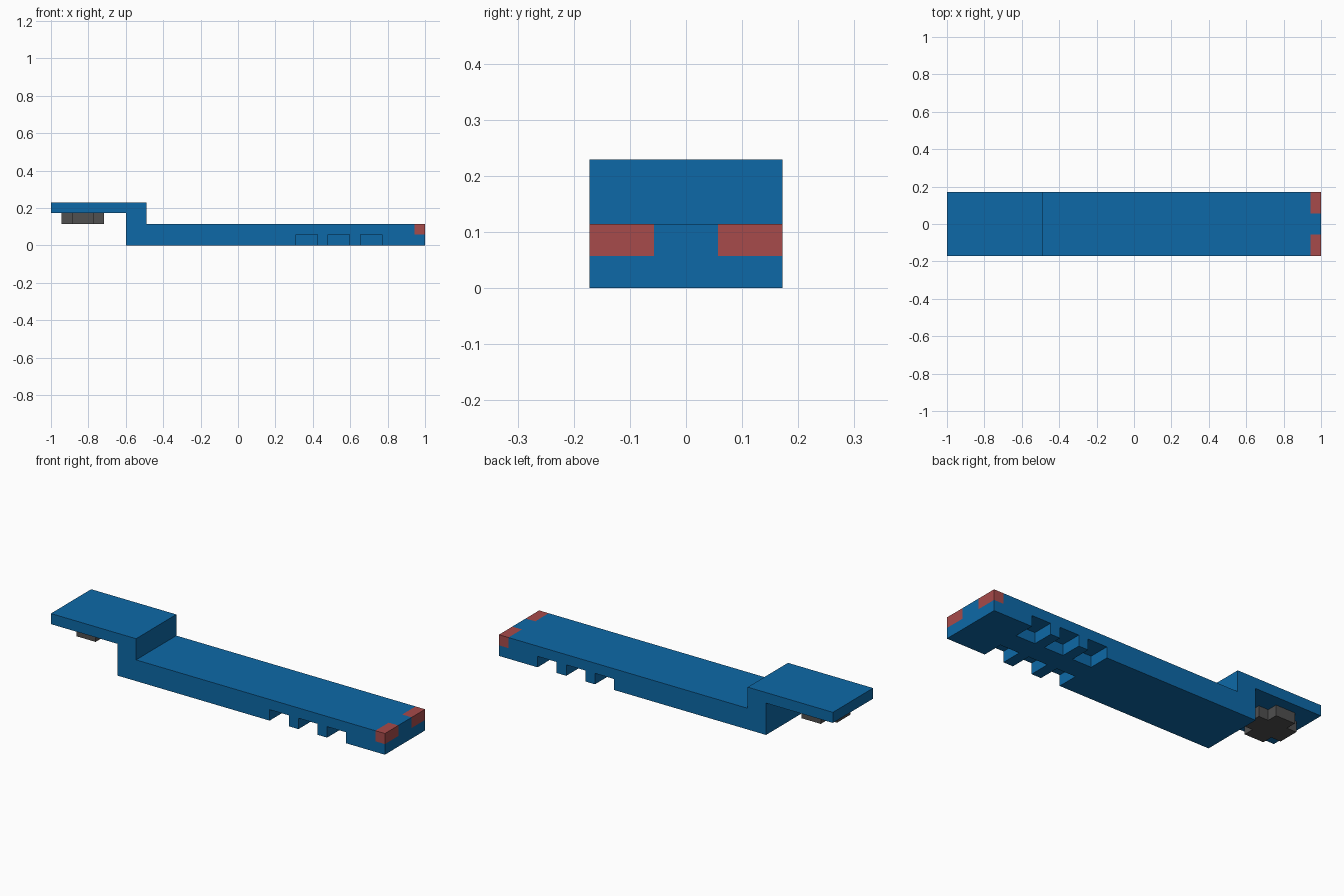
import bpy, bmesh
from mathutils import Vector

cube = bpy.data.objects.get("Cube")
if cube:
    bpy.data.objects.remove(cube, do_unlink=True)

HALF = 0.172          # half the trailer width
U = HALF / 3          # module that most details follow


def material(name, colour):
    m = bpy.data.materials.new(name)
    m.use_nodes = True
    m.diffuse_color = (*colour, 1)
    bsdf = next(n for n in m.node_tree.nodes if n.type == "BSDF_PRINCIPLED")
    bsdf.inputs["Base Color"].default_value = (*colour, 1)
    bsdf.inputs["Roughness"].default_value = 0.7
    return m


blue = material("blue paint", (0.004, 0.141, 0.39))
red = material("lamp red", (0.39, 0.07, 0.07))
grey = material("dark grey", (0.08, 0.08, 0.08))


def extrude(name, points, direction, mats, edit=None):
    """Closed prism from an outline swept along a direction."""
    bm = bmesh.new()
    face = bm.faces.new([bm.verts.new(p) for p in points])
    moved = bmesh.ops.extrude_face_region(bm, geom=[face])["geom"]
    bmesh.ops.translate(bm, vec=Vector(direction),
                        verts=[v for v in moved if isinstance(v, bmesh.types.BMVert)])
    bmesh.ops.recalc_face_normals(bm, faces=bm.faces)
    if edit:
        edit(bm)
    mesh = bpy.data.meshes.new(name)
    bm.to_mesh(mesh)
    bm.free()
    for m in mats:
        mesh.materials.append(m)
    ob = bpy.data.objects.new(name, mesh)
    bpy.context.collection.objects.link(ob)
    return ob


def paint_lamps(bm):
    """Cut the tail and colour its two upper corners."""
    tail = 1 - U

    def cut(co, normal, faces):
        edges = {e for f in faces for e in f.edges}
        verts = {v for f in faces for v in f.verts}
        bmesh.ops.bisect_plane(bm, geom=[*verts, *edges, *faces], dist=1e-6,
                               plane_co=co, plane_no=normal)

    def tail_faces():
        return [f for f in bm.faces if f.calc_center_median().x > tail + 0.001]

    cut((tail, 0, 0), (1, 0, 0), bm.faces[:])
    for side in (-U, U):
        cut((0, side, 0), (0, 1, 0), tail_faces())
    cut((0, 0, U), (0, 0, 1), tail_faces())
    for f in tail_faces():
        c = f.calc_center_median()
        f.material_index = int(abs(c.y) > U and c.z > U + 0.001)


# Stepped trailer body, with red lamp corners at the tail
profile = [(-0.6, 0), (1, 0), (1, 2 * U), (-0.49, 2 * U),
           (-0.49, 4 * U), (-1, 4 * U), (-1, 3 * U), (-0.6, 3 * U)]
body = extrude("trailer_body", [(x, -HALF, z) for x, z in profile],
               (0, 2 * HALF, 0), [blue, red], paint_lamps)

# Three wheel wells on each side
for x in (0.31, 0.482, 0.654):
    for side in (-1, 1):
        outline = [(x, side * U, -0.05), (x + 2 * U, side * U, -0.05),
                   (x + 2 * U, side * U, U + 0.002), (x, side * U, U + 0.002)]
        cutter = extrude("well_cutter", outline, (0, side * 0.2, 0), [blue])
        cutter.hide_render = True
        mod = body.modifiers.new("well", "BOOLEAN")
        mod.operation = "DIFFERENCE"
        mod.solver = "EXACT"
        mod.object = cutter
        bpy.context.view_layer.objects.active = body
        bpy.ops.object.modifier_apply(modifier=mod.name)
        bpy.data.objects.remove(cutter, do_unlink=True)

# Cross-shaped coupling under the raised deck
quarter = [(2, -1), (2, 1), (1, 1)]
cross = []
for turn in range(4):
    cross += quarter
    quarter = [(-b, a) for a, b in quarter]
extrude("coupling_plate", [(-0.83 + a * U, b * U, 2 * U) for a, b in cross],
        (0, 0, U), [grey])
